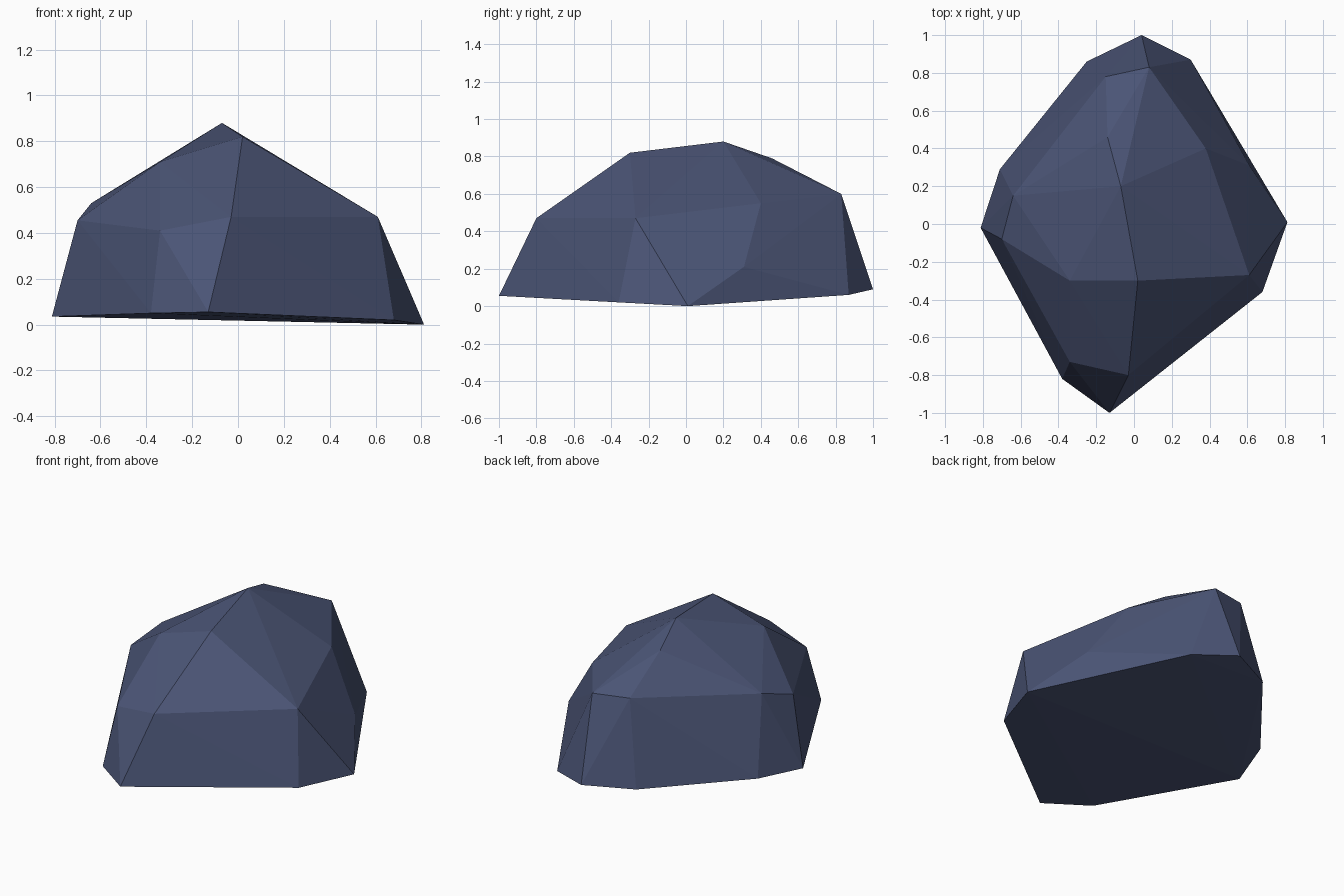
import bpy, bmesh

if "Cube" in bpy.data.objects:
    bpy.data.objects.remove(bpy.data.objects["Cube"])

# Corner points of the faceted boulder, ring by ring
base = [(.04, 1, .09), (.30, .87, .06), (.812, .01, 0), (.68, -.36, .02), (-.13, -1, .055),
        (-.38, -.82, .05), (-.812, -.02, .035), (-.71, .29, .06), (-.25, .86, .085)]
shoulder = [(.08, .83, .60), (.61, .31, .21), (.61, -.27, .47), (-.03, -.80, .47),
            (-.34, -.73, .41), (-.70, -.08, .455), (-.64, .15, .53), (-.15, .78, .61)]
crown = [(.38, .40, .55), (.02, -.30, .82), (-.34, -.30, .71), (-.07, .20, .88), (-.14, .46, .79)]

# Boulder: convex hull gives the flat chipped facets
bm = bmesh.new()
for p in base + shoulder + crown:
    bm.verts.new(p)
bmesh.ops.convex_hull(bm, input=bm.verts[:])
bmesh.ops.recalc_face_normals(bm, faces=bm.faces[:])
mesh = bpy.data.meshes.new("boulder")
bm.to_mesh(mesh)
bm.free()

stone = bpy.data.materials.new("slate blue stone")
stone.diffuse_color = (.070, .090, .180, 1)
stone.use_nodes = True
stone.node_tree.nodes["Principled BSDF"].inputs["Base Color"].default_value = stone.diffuse_color
mesh.materials.append(stone)
bpy.context.collection.objects.link(bpy.data.objects.new("boulder", mesh))
